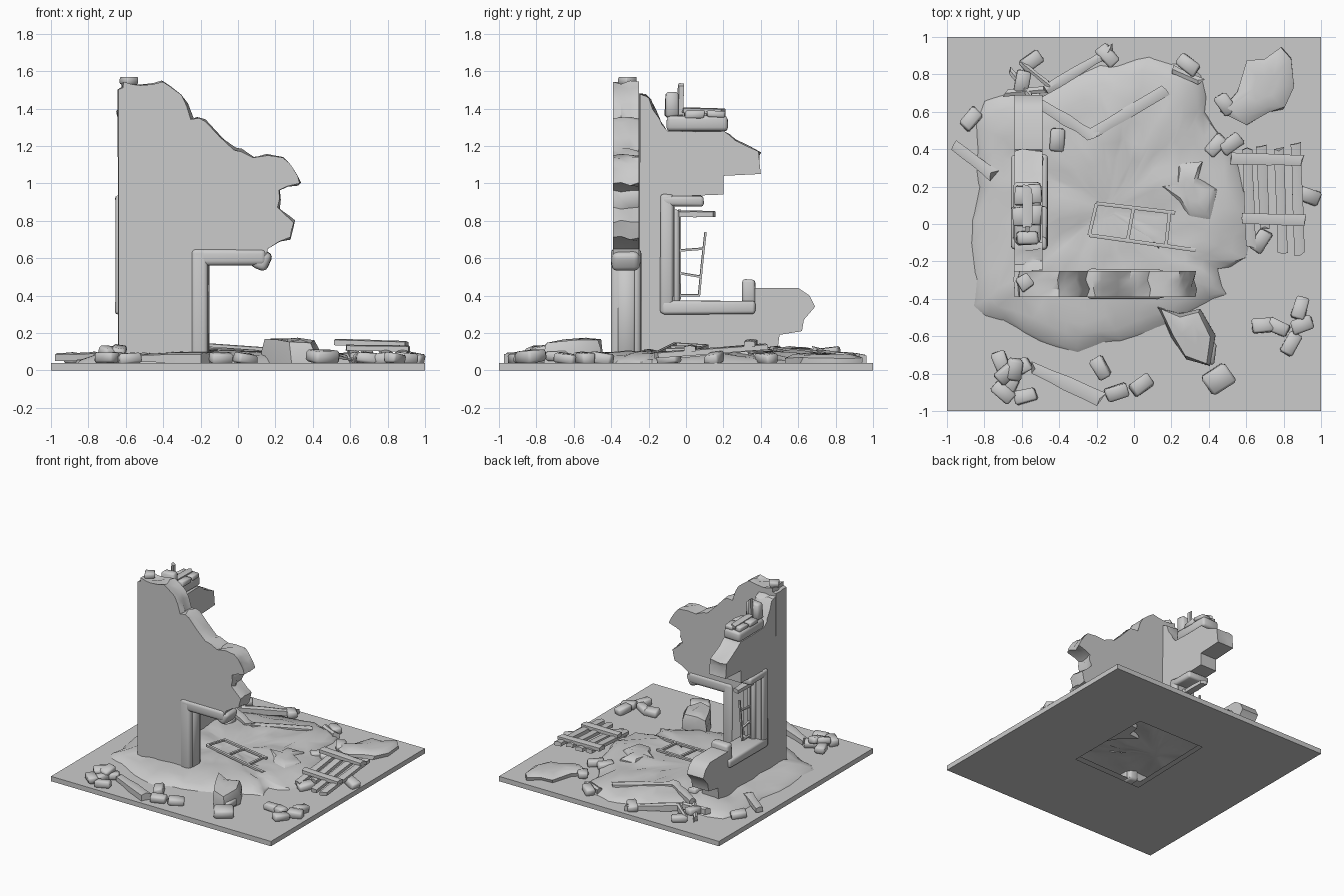
import bpy, bmesh, math, random
from mathutils import Vector, Matrix, noise

if "Cube" in bpy.data.objects:
    bpy.data.objects.remove(bpy.data.objects["Cube"])
random.seed(4)
R = random.uniform

def finish(name, bm, angle=40):
    bmesh.ops.recalc_face_normals(bm, faces=bm.faces)
    me = bpy.data.meshes.new(name)
    bm.to_mesh(me)
    bm.free()
    ob = bpy.data.objects.new(name, me)
    bpy.context.collection.objects.link(ob)
    if angle:
        bpy.context.view_layer.objects.active = ob
        ob.select_set(True)
        bpy.ops.object.shade_smooth_by_angle(angle=math.radians(angle))
        ob.select_set(False)
    return ob

def loft(bm, rings, cap=True):
    n = len(rings[0])
    vs = [[bm.verts.new(p) for p in r] for r in rings]
    for a, b in zip(vs, vs[1:]):
        for i in range(n):
            bm.faces.new((a[i], a[(i + 1) % n], b[(i + 1) % n], b[i]))
    if cap:
        bm.faces.new(vs[0])
        bm.faces.new(vs[-1])
    return vs

def wall(name, pts, broken, place, lo, hi):
    """Extrude an outline; the broken stretch gets a lumpy masonry edge."""
    out = []
    for i, p in enumerate(pts):
        rough = broken[0] <= i < broken[1]
        out.append((p, rough))
        if rough and i + 1 < len(pts):
            q = pts[i + 1]
            m = ((p[0] + q[0]) / 2 + R(-.012, .012), (p[1] + q[1]) / 2 + R(-.012, .012))
            out.append((m, True))
    rings = []
    for t in (0, .3, .65, 1):
        k = .014 if 0 < t < 1 else .004
        rings.append([place(p[0] + r * R(-k, k), lo + (hi - lo) * t, p[1] + r * R(-k, k)) for p, r in out])
    bm = bmesh.new()
    loft(bm, rings)
    return finish(name, bm)

def box(name, c, size, rot=(0, 0, 0), jit=.006, bevel=.006, seg=1):
    bm = bmesh.new()
    bmesh.ops.create_cube(bm, size=1)
    for v in bm.verts:
        v.co = Vector(v.co[i] * size[i] + R(-jit, jit) for i in range(3))
    if bevel:
        bmesh.ops.bevel(bm, geom=bm.edges[:], offset=bevel, segments=seg, profile=.5, affect='EDGES')
    m = Matrix.Translation(c)
    for a, ax in zip(rot, 'XYZ'):
        m = m @ Matrix.Rotation(math.radians(a), 4, ax)
    bm.transform(m)
    return finish(name, bm, 50)

def bar(name, p, q, w, h, splinter=0):
    """Beam from p to q; optional splintered ends and worn sides."""
    p, q = Vector(p), Vector(q)
    d = q - p
    x = d.normalized()
    y = Vector((0, 0, 1)).cross(x)
    y = y.normalized() if y.length > .01 else Vector((0, 1, 0))
    z = x.cross(y)
    prof = [(-.5, -.5), (0, -.5), (.5, -.5), (.5, .4), (0, .6), (-.5, .4)]
    rings = []
    for t in (0, .25, .5, .75, 1):
        s = splinter if t in (0, 1) else splinter * .2
        cut = [R(-s, s) for _ in range(3)]
        k = 1 + R(-1, 1) * min(splinter * 7, .2)
        rings.append([p + d * t + x * cut[(0, 1, 2, 2, 1, 0)[i]] + y * a * w * k + z * b * h * k
                      for i, (a, b) in enumerate(prof)])
    bm = bmesh.new()
    loft(bm, rings)
    return finish(name, bm)

def chunk(name, pts, z0, heights, inset=.8):
    """Fallen wall piece, rounded over, sloping between two heights (front, back)."""
    cx = sum(p[0] for p in pts) / len(pts)
    cy = sum(p[1] for p in pts) / len(pts)
    y0, y1 = min(p[1] for p in pts), max(p[1] for p in pts)
    def ring(s, k, j=.008):
        return [(cx + (x - cx) * s + R(-j, j), cy + (y - cy) * s + R(-j, j),
                 z0 + k * (heights[0] + (heights[1] - heights[0]) * (y - y0) / (y1 - y0)) + R(-.008, .008) * k)
                for x, y in pts]
    bm = bmesh.new()
    loft(bm, [ring(1, 0), ring(1, .55), ring(inset, .95), ring(.4, 1, 0)])
    return finish(name, bm)

# base plate with a square opening under the mound
bm = bmesh.new()
outer = [(-1, -1), (1, -1), (1, 1), (-1, 1)]
inner = [(-.27, -.27), (.36, -.25), (.36, .5), (-.25, .5)]
loft(bm, [[(x, y, z) for x, y in o] for o, z in
          ((inner, .0), (outer, .0), (outer, .04), (inner, .04))], cap=False)
finish("base_plate", bm, 0)

# rubble mound shell, lumpy all over
rim = [(-.87, -.1), (-.83, .2), (-.84, .42), (-.8, .66), (-.6, .7), (-.4, .78), (-.18, .85), (0, .88), (.2, .86),
       (.36, .8), (.38, .6), (.5, .42), (.58, .2), (.64, 0), (.6, -.18), (.45, -.24), (.5, -.38), (.3, -.47),
       (.12, -.56), (-.08, -.63), (-.3, -.69), (-.5, -.63), (-.7, -.52), (-.86, -.44)]
rim = [q for i, p in enumerate(rim) for q in
       (p, ((p[0] + rim[i - 23][0]) / 2 + R(-.03, .03), (p[1] + rim[i - 23][1]) / 2 + R(-.03, .03)))]
rings = []
for s, h in ((1, .036), (.97, .056), (.89, .075), (.8, .086), (.7, .096), (.58, .1), (.46, .1),
             (.34, .098), (.2, .095), (.07, .095)):
    ring = []
    for x, y in rim:
        px, py = -.15 + (x + .15) * s, .08 + (y - .08) * s
        if .3 < s < 1:
            px, py = px + R(-.014, .014), py + R(-.014, .014)
        k = min(1, (1 - s) * 8)
        ring.append((px, py, h + k * .024 * noise.noise((px * 7, py * 7, 1)) + k * R(-.006, .006) * (s > .3)))
    rings.append(ring)
bm = bmesh.new()
vs = loft(bm, rings, cap=False)
bm.faces.new(vs[-1])
finish("rubble_mound", bm)

# standing walls
wall("front_wall", [(-.64, .04), (-.64, 1.5), (-.61, 1.54), (-.52, 1.52), (-.4, 1.54), (-.3, 1.47), (-.25, 1.34),
     (-.17, 1.33), (-.02, 1.18), (.08, 1.14), (.24, 1.14), (.29, 1.08), (.33, 1.0), (.22, .96), (.21, .87),
     (.3, .79), (.28, .71), (.16, .65), (.14, .57), (-.17, .57), (-.17, .04)], (1, 17),
     lambda a, d, b: (a, d, b), -.39, -.25)
wall("side_wall", [(-.25, .04), (-.25, 1.48), (-.2, 1.46), (-.14, 1.34), (-.1, 1.28), (.2, 1.28), (.27, 1.23),
     (.39, 1.17), (.4, 1.05), (.2, 1.04), (.2, .94), (-.06, .93), (-.06, .35), (.37, .35), (.37, .44), (.6, .44),
     (.66, .4), (.69, .34), (.63, .27), (.62, .21), (.5, .19), (.48, .04)], (1, 8),
     lambda a, d, b: (d, a, b), -.64, -.49)

# door surround, lintel drooping at its broken end
box("door_jamb", (-.205, -.32, .34), (.09, .16, .62), jit=.003, bevel=.025, seg=3)
box("door_lintel", (-.05, -.32, .605), (.4, .16, .09), jit=.003, bevel=.025, seg=3)
box("door_lintel_end", (.125, -.32, .59), (.09, .15, .1), (0, 25, 0), jit=.006, bevel=.03, seg=3)
box("door_liner", (-.165, -.32, .31), (.02, .09, .54), jit=.003)

# window surround and broken sash
for n, c, s in (("window_jamb", (-.56, -.1, .62), (.19, .07, .64)), ("window_head", (-.56, -.02, .905), (.19, .23, .06)),
                ("window_sill", (-.56, .12, .335), (.2, .5, .07)), ("window_stump", (-.56, .335, .42), (.15, .07, .13)),
                ("window_liner", (-.56, -.055, .61), (.07, .04, .5))):
    box(n, c, s, jit=.004, bevel=.016, seg=2)
X = -.56
for a, b in (((-.035, .38), (-.035, .86)), ((.07, .4), (.085, .56)), ((.085, .56), (.105, .74)),
             ((-.04, .4), (.075, .4)), ((-.04, .52), (.08, .5)), ((-.04, .64), (.09, .65))):
    bar("sash_bar", (X, *a), (X, *b), .016, .012)
bar("sash_splinter", (X, -.05, .835), (X, .15, .835), .05, .03, .02)

# loose masonry on top of the side wall
box("top_slab", (-.57, .06, 1.32), (.14, .33, .075), bevel=.02, seg=2)
for x, y, a in ((-.61, .04, 4), (-.53, .05, -3), (-.6, .15, -5), (-.53, .16, 3)):
    box("top_brick", (x, y, 1.37), (.07, .1, .04), (0, 0, a))
bar("top_stick", (-.57, -.02, 1.39), (-.57, .2, 1.385), .05, .025, .015)
box("top_brick_upright", (-.57, -.075, 1.42), (.12, .07, .13), (0, 0, 3), bevel=.012)
bar("top_splinter", (-.57, -.03, 1.36), (-.57, -.025, 1.53), .02, .03, .015)
box("corner_brick", (-.585, -.31, 1.545), (.07, .08, .04), (0, 0, 35))

# fallen sash lying like a ladder
A, B = Vector((-.2, .11, .13)), Vector((.22, .06, .11))
C, D = Vector((-.24, -.06, .14)), Vector((.33, -.14, .1))
bar("fallen_sash_rail", A, B, .02, .018)
bar("fallen_sash_rail", C, D, .02, .018)
for t, u in ((0, 0), (.47, .36), (.93, .72)):
    bar("fallen_sash_rung", A.lerp(B, t), C.lerp(D, u), .018, .016)

# fallen plank door
for x, lo, hi, w in ((.615, -.12, .4, .055), (.69, -.02, .42, .055), (.785, -.16, .4, .055), (.875, -.16, .43, .055)):
    bar("door_board", (x - .01, hi, .125), (x + .01, lo, .08), w, .03, .012)
for y, a, b in ((.34, .52, .9), (.02, .58, .91)):
    bar("door_batten", (a, y + .01, .15 if y > .1 else .12), (b, y, .14 if y > .1 else .115), .06, .03, .01)

# broken beams and splinters
for p, q, w in (((-.96, .42, .07), (-.75, .26, .07), .065), ((-.54, -.77, .065), (-.17, -.94, .065), .07),
                ((-.5, .64, .1), (-.22, .47, .1), .06), ((-.23, .48, .1), (.16, .71, .08), .065),
                ((-.5, .7, .08), (-.12, .93, .06), .05), ((-.67, .83, .06), (-.55, .68, .1), .03),
                ((-.68, .7, .09), (-.46, .72, .09), .035), ((-.6, .86, .07), (-.45, .74, .08), .03),
                ((.2, .83, .06), (.36, .76, .06), .04)):
    bar("broken_beam", p, q, w, .045, .025)

# fallen wall pieces
chunk("fallen_piece_back", [(.46, .6), (.56, .7), (.6, .87), (.7, .88), (.79, .95), (.84, .88), (.86, .74), (.8, .62),
                            (.72, .6), (.6, .53)], .04, (.05, .045))
chunk("fallen_piece_front", [(.12, -.44), (.2, -.6), (.28, -.73), (.4, -.76), (.43, -.6), (.36, -.46), (.24, -.48)],
      .04, (.12, .13), .88)
chunk("fallen_piece_middle", [(.13, .2), (.22, .22), (.24, .32), (.36, .33), (.35, .25), (.45, .18), (.41, .02),
                              (.3, .03), (.24, .12)], .06, (.05, .06))

# scattered bricks: x, y, turn
for x, y, a in ((.29, .85, -35), (.44, .42, 50), (.52, .43, 35), (.93, .15, -20), (.68, -.09, 60), (.89, -.45, 75),
                (.9, -.54, 20), (.77, -.55, -25), (.84, -.64, 60), (.69, -.54, 5), (.49, .64, -55), (-.18, -.77, -60),
                (.04, -.86, 35), (-.09, -.9, 20), (-.71, -.74, -70), (-.66, -.85, 65), (-.61, -.77, 30),
                (-.58, -.92, 15), (-.7, -.9, -40), (-.87, .56, 50), (-.14, .9, -50), (-.55, .87, 35), (-.41, .45, 85),
                (-.6, .76, 80)):
    box("brick", (x, y, .064 + (.03 if -.7 < x < .3 and -.6 < y < .8 else 0)), (.12, .075, .055),
        (R(-8, 8), R(-8, 8), a), bevel=.01)
# leaning brick pile by the front corner
for x, y, z, a in ((-.68, -.8, .1, 40), (-.64, -.78, .105, 80)):
    box("piled_brick", (x, y, z), (.12, .08, .05), (12, 10, a), bevel=.012)
box("large_brick", (.45, -.83, .075), (.15, .12, .07), (6, 4, 35), bevel=.015)
box("large_brick", (.4, -.69, .075), (.12, .07, .06), (0, 8, 80), bevel=.012)
